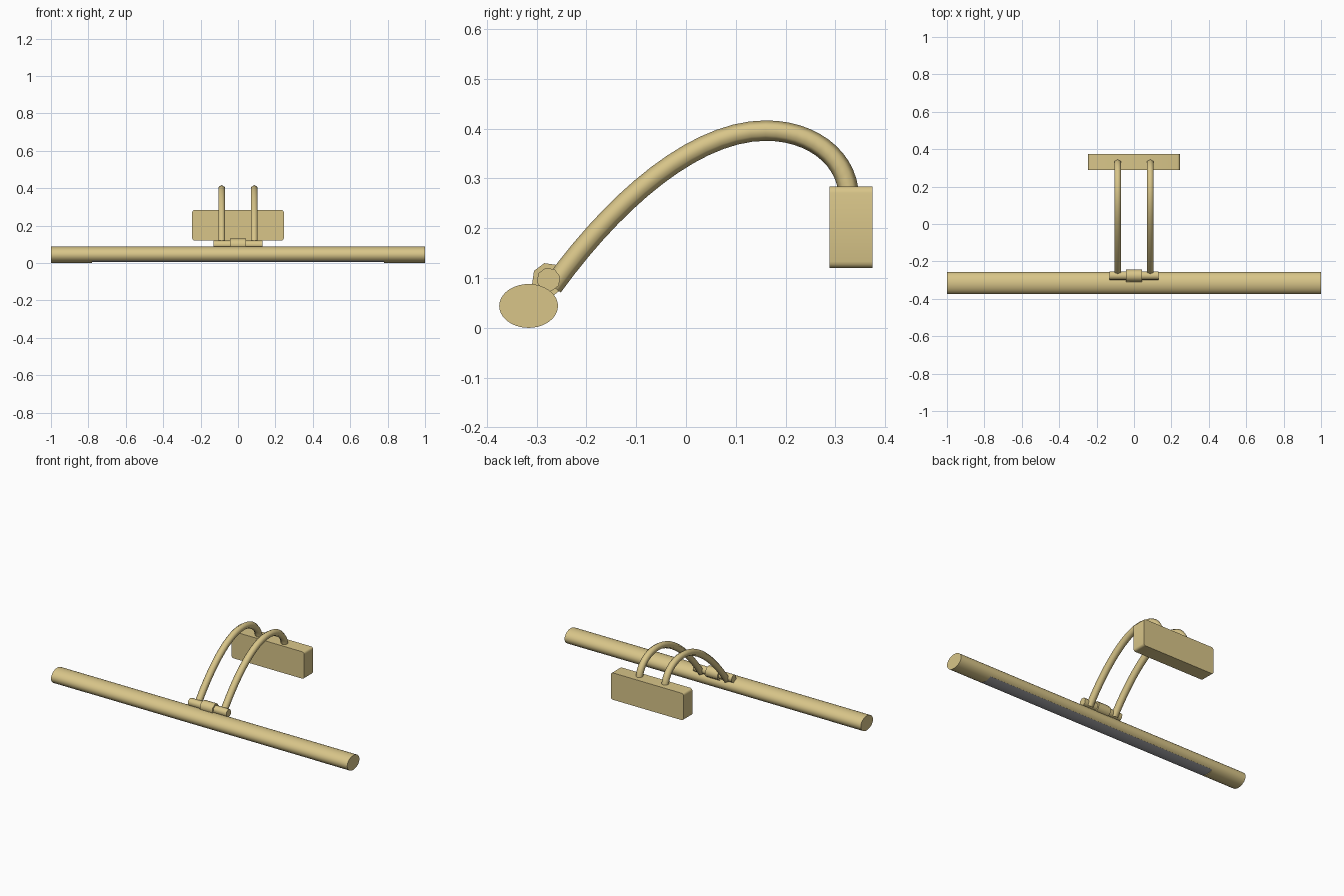
import bpy, bmesh
from math import sin, cos, pi, radians
from mathutils import Vector

if "Cube" in bpy.data.objects:
    bpy.data.objects.remove(bpy.data.objects["Cube"])

brass = bpy.data.materials.new("brass")
brass.diffuse_color = (0.69, 0.56, 0.25, 1)
brass.use_nodes = True
brass.node_tree.nodes["Principled BSDF"].inputs["Base Color"].default_value = brass.diffuse_color
grey = bpy.data.materials.new("lamp_grey")
grey.diffuse_color = (0.4, 0.4, 0.42, 1)
grey.use_nodes = True
grey.node_tree.nodes["Principled BSDF"].inputs["Base Color"].default_value = grey.diffuse_color


def finish(bm, name, mat, angle=40):
    bmesh.ops.remove_doubles(bm, verts=bm.verts, dist=1e-5)
    bmesh.ops.recalc_face_normals(bm, faces=bm.faces)
    me = bpy.data.meshes.new(name)
    bm.to_mesh(me)
    bm.free()
    me.materials.append(mat)
    ob = bpy.data.objects.new(name, me)
    bpy.context.collection.objects.link(ob)
    bpy.ops.object.select_all(action='DESELECT')
    ob.select_set(True)
    bpy.context.view_layer.objects.active = ob
    bpy.ops.object.shade_smooth_by_angle(angle=radians(angle))
    return ob


def loft(name, rings, mat, angle=40):
    """Skin a list of closed rings and cap both ends."""
    bm = bmesh.new()
    rows = [[bm.verts.new(p) for p in r] for r in rings]
    n = len(rows[0])
    for a, b in zip(rows, rows[1:]):
        for i in range(n):
            j = (i + 1) % n
            bm.faces.new((a[i], a[j], b[j], b[i]))
    bm.faces.new(rows[0])
    bm.faces.new(rows[-1])
    return finish(bm, name, mat, angle)


# Oval shade tube, flattened underneath between the end sections
TY, TZ, RY, RZ = -0.316, 0.044, 0.059, 0.044
SLOT, FLOOR = 0.78, 0.013


def oval(x, floor=-1.0, n=40):
    return [(x, TY + RY * cos(2 * pi * i / n),
             max(floor, TZ + RZ * sin(2 * pi * i / n))) for i in range(n)]


loft("shade_tube", [oval(-1), oval(-SLOT), oval(-SLOT, FLOOR), oval(SLOT, FLOOR),
                    oval(SLOT), oval(1)], brass, 35)

# Grey lamp strip bulging slightly out of the flat underside
half = 0.041


def lens(x):
    arc = [(x, TY + half * k / 5, FLOOR - 0.009 * (1 - (k / 5) ** 2)) for k in range(-5, 6)]
    return arc + [(x, TY + half, FLOOR + 0.002), (x, TY - half, FLOOR + 0.002)]


loft("lamp_strip", [lens(-SLOT), lens(SLOT)], grey)

# Pivot rod and centre collar
PY, PZ = -0.276, 0.097


def octagon(x, r):
    return [(x, PY + r * cos(pi * i / 4 + 0.25), PZ + r * sin(pi * i / 4 + 0.25))
            for i in range(8)]


loft("pivot_rod", [octagon(-0.13, 0.024), octagon(0.13, 0.024)], brass, 50)
loft("pivot_collar", [octagon(-0.042, 0.034), octagon(0.042, 0.034)], brass, 50)


# Pair of curved arms with six-sided section
def bezier(p, n):
    p = [Vector(q) for q in p]
    for k in range(n + 1):
        t = k / n
        s = 1 - t
        pos = p[0] * s**3 + p[1] * 3 * s * s * t + p[2] * 3 * s * t * t + p[3] * t**3
        tan = (p[1] - p[0]) * s * s + (p[2] - p[1]) * 2 * s * t + (p[3] - p[2]) * t * t
        yield pos, tan.normalized()


path = list(bezier([(-0.268, 0.083), (-0.14, 0.26), (0.02, 0.396), (0.16, 0.396)], 14))
path += list(bezier([(0.16, 0.396), (0.25, 0.396), (0.318, 0.345), (0.326, 0.275)], 12))[1:]

for side, label in ((-1, "left"), (1, "right")):
    rings = []
    for pos, tan in path:
        ring = []
        for i in range(6):
            u, w = 0.0205 * cos(i * pi / 3), 0.0205 * sin(i * pi / 3)
            ring.append((side * 0.087 + w, pos.x - tan.y * u, pos.y + tan.x * u))
        rings.append(ring)
    loft("arm_" + label, rings, brass, 65)

# Wall mounting box with rounded front-to-back edges
bm = bmesh.new()
bmesh.ops.create_cube(bm, size=1)
for v in bm.verts:
    v.co = (v.co.x * 0.49, 0.331 + v.co.y * 0.086, 0.202 + v.co.z * 0.164)
edges = [e for e in bm.edges if abs(e.verts[0].co.y - e.verts[1].co.y) > 0.05]
bmesh.ops.bevel(bm, geom=edges, offset=0.013, segments=3, profile=0.5, affect='EDGES')
finish(bm, "mounting_box", brass)
